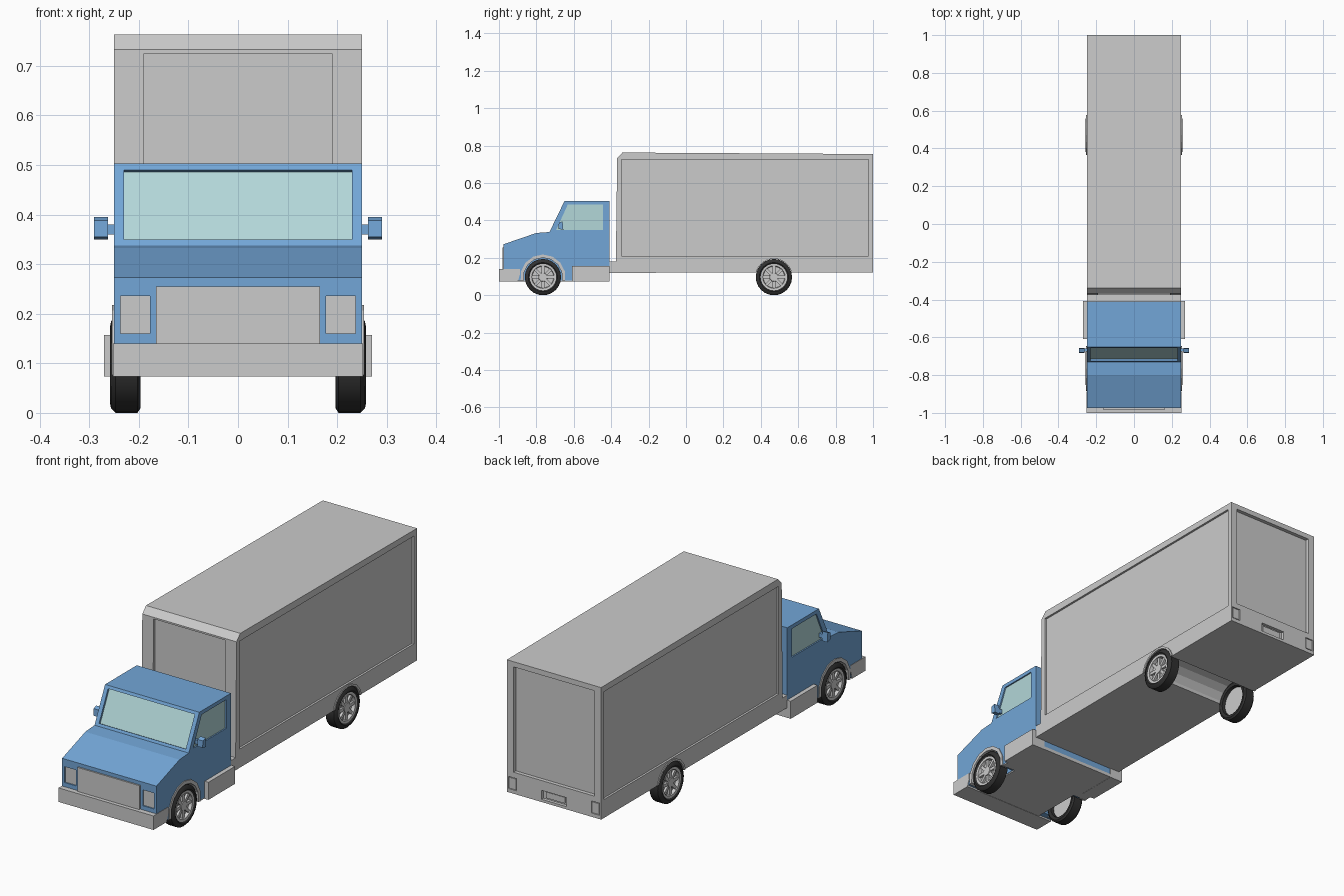
import bpy, bmesh
from math import sin, cos, pi, radians
from mathutils import Matrix, Vector

if "Cube" in bpy.data.objects:
    bpy.data.objects.remove(bpy.data.objects["Cube"])


def material(name, rgb):
    m = bpy.data.materials.new(name)
    m.diffuse_color = (*rgb, 1)
    m.use_nodes = True
    m.node_tree.nodes["Principled BSDF"].inputs["Base Color"].default_value = m.diffuse_color
    return m


BLUE = material("blue_paint", (0.17, 0.38, 0.68))
GLASS = material("glass", (0.45, 0.68, 0.69))
RUBBER = material("rubber", (0.03, 0.03, 0.03))


def finish(name, bm, mat=None, mirror=False):
    bmesh.ops.recalc_face_normals(bm, faces=bm.faces)
    me = bpy.data.meshes.new(name)
    bm.to_mesh(me)
    bm.free()
    ob = bpy.data.objects.new(name, me)
    bpy.context.collection.objects.link(ob)
    if mat:
        me.materials.append(mat)
    if mirror:
        ob.modifiers.new("mirror", 'MIRROR').use_mirror_merge = False
    return ob


def prism(name, pts, x0, x1, mat=None, mirror=False):
    """Extrude a (y, z) profile from x0 to x1."""
    bm = bmesh.new()
    face = bm.faces.new([bm.verts.new((x0, y, z)) for y, z in pts])
    ext = bmesh.ops.extrude_face_region(bm, geom=[face])["geom"]
    bmesh.ops.translate(bm, vec=(x1 - x0, 0, 0),
                        verts=[v for v in ext if isinstance(v, bmesh.types.BMVert)])
    return finish(name, bm, mat, mirror)


def box(name, x, y, z, mat=None, mirror=False):
    pts = [(y[0], z[0]), (y[1], z[0]), (y[1], z[1]), (y[0], z[1])]
    return prism(name, pts, x[0], x[1], mat, mirror)


def cut(target, cutter):
    cutter.hide_render = True
    mod = target.modifiers.new("cut", 'BOOLEAN')
    mod.operation, mod.solver, mod.object = 'DIFFERENCE', 'EXACT', cutter
    bpy.context.view_layer.objects.active = target
    bpy.ops.object.modifier_apply(modifier=mod.name)
    bpy.data.objects.remove(cutter)


def arc(cy, cz, r, a0, a1, n):
    return [(cy + r * cos(radians(a0 + (a1 - a0) * i / n)),
             cz + r * sin(radians(a0 + (a1 - a0) * i / n))) for i in range(n + 1)]


FRONT_Y, REAR_Y, R = -0.765, 0.47, 0.097

# Cab body with wheel wells
cab = prism("cab", [(-0.975, 0.08), (-0.975, 0.273), (-0.80, 0.333), (-0.73, 0.338),
                    (-0.65, 0.503), (-0.41, 0.503), (-0.41, 0.08)], -0.25, 0.25, BLUE)
cut(cab, prism("well_cutter", arc(FRONT_Y, R, 0.106, 0, 337.5, 15), 0.18, 0.3, mirror=True))

# Windscreen, set into the sloping front
low, high = Vector((-0.724, 0.35)), Vector((-0.656, 0.49))
inward = Vector((0.9, -0.436))


def screen(name, a, b, half, mat=None):
    return prism(name, [low + inward * a, high + inward * a, high + inward * b,
                        low + inward * b], -half, half, mat)


cut(cab, screen("screen_cutter", -0.02, 0.012, 0.23))
screen("windscreen", 0.01, 0.02, 0.235, GLASS)

# Side windows
side = [(-0.695, 0.348), (-0.632, 0.485), (-0.445, 0.485), (-0.445, 0.348)]
cut(cab, prism("window_cutter", side, 0.242, 0.28, mirror=True))
prism("side_window", side, 0.235, 0.2435, GLASS, mirror=True)

# Front end: grille, recessed headlights, bumper
box("grille", (-0.165, 0.165), (-0.982, -0.96), (0.13, 0.255))
cut(cab, box("lamp_cutter", (0.178, 0.237), (-1.0, -0.967), (0.16, 0.236), mirror=True))
box("headlight", (0.178, 0.237), (-0.969, -0.96), (0.16, 0.236), mirror=True)
prism("front_bumper", [(-1.0, 0.073), (-1.0, 0.14), (-0.888, 0.14), (-0.888, 0.11),
                       (-0.90, 0.073)], -0.252, 0.252)

# Underside, side steps and mirrors
box("cab_floor", (-0.249, 0.249), (-0.648, -0.408), (0.074, 0.09))
box("axle_floor", (-0.178, 0.178), (-0.91, -0.64), (0.074, 0.09))
box("side_step", (0.2, 0.27), (-0.61, -0.408), (0.073, 0.157), mirror=True)
box("mirror_arm", (0.24, 0.268), (-0.675, -0.66), (0.36, 0.38), BLUE, mirror=True)
prism("mirror_head", [(-0.682, 0.355), (-0.68, 0.388), (-0.66, 0.395), (-0.656, 0.35)],
      0.262, 0.29, BLUE, mirror=True)

# Cargo box with connecting deck behind the cab
cargo = prism("cargo_box", [(-0.412, 0.12), (-0.412, 0.18), (-0.375, 0.18), (-0.368, 0.733),
                            (-0.34, 0.763), (1.0, 0.755), (1.0, 0.122)], -0.25, 0.25)
cut(cargo, prism("rear_well_cutter", arc(REAR_Y, R, 0.1, 0, 337.5, 15), -0.3, 0.3))
cut(cargo, box("side_panel_cutter", (0.24, 0.3), (-0.345, 0.977), (0.21, 0.727), mirror=True))
cut(cargo, box("front_panel_cutter", (-0.19, 0.19), (-0.5, -0.358), (0.2, 0.725)))
cut(cargo, box("rear_door_cutter", (-0.215, 0.215), (0.982, 1.1), (0.225, 0.73)))
cut(cargo, box("plate_cutter", (-0.066, 0.066), (0.985, 1.1), (0.135, 0.178)))
box("number_plate", (-0.05, 0.05), (0.98, 0.99), (0.142, 0.171))
cut(cargo, box("tail_cutter", (0.198, 0.242), (0.994, 1.1), (0.14, 0.198), mirror=True))
box("tail_light", (0.202, 0.238), (0.99, 0.998), (0.144, 0.194), mirror=True)

# Wheel arch trims
for label, y, r0, r1, a in (("front", FRONT_Y, 0.104, 0.121, -10), ("rear", REAR_Y, 0.099, 0.109, 14)):
    ring = arc(y, R, r1, a, 180 - a, 8) + arc(y, R, r0, 180 - a, a, 8)
    prism(label + "_arch_trim", ring, 0.22, 0.254, mirror=True)


# Wheels: lathed tyre and rim, with spokes
def lathe(name, profile, y, mat=None):
    bm = bmesh.new()
    vs = [bm.verts.new((x, y, R + r)) for x, r in profile]
    es = [bm.edges.new(p) for p in zip(vs, vs[1:])]
    bmesh.ops.spin(bm, geom=vs + es, cent=(0, y, R), axis=(1, 0, 0), angle=2 * pi,
                   steps=24, use_duplicate=False)
    bmesh.ops.remove_doubles(bm, verts=bm.verts, dist=1e-5)
    return finish(name, bm, mat, mirror=True)


for label, y in (("front", FRONT_Y), ("rear", REAR_Y)):
    tyre = lathe(label + "_tyre", [(0.215, 0.07), (0.20, 0.073), (0.197, 0.088), (0.203, R),
                                   (0.247, R), (0.256, 0.088), (0.258, 0.078), (0.252, 0.07),
                                   (0.215, 0.07)], y, RUBBER)
    rim = lathe(label + "_rim", [(0.215, 0), (0.215, 0.071), (0.253, 0.071), (0.252, 0.06),
                                 (0.236, 0.057), (0.236, 0.025), (0.25, 0.022), (0.25, 0)], y)
    for ob in (tyre, rim):
        bpy.ops.object.select_all(action='DESELECT')
        bpy.context.view_layer.objects.active = ob
        ob.select_set(True)
        bpy.ops.object.shade_smooth_by_angle(angle=radians(35))
    bm = bmesh.new()
    for i in range(8):
        m = (Matrix.Translation((0.24, y, R)) @ Matrix.Rotation(i * pi / 4, 4, 'X')
             @ Matrix.Translation((0, 0, 0.04)) @ Matrix.Diagonal((0.014, 0.015, 0.045, 1)))
        bmesh.ops.create_cube(bm, size=1, matrix=m)
    finish(label + "_spokes", bm, mirror=True)
